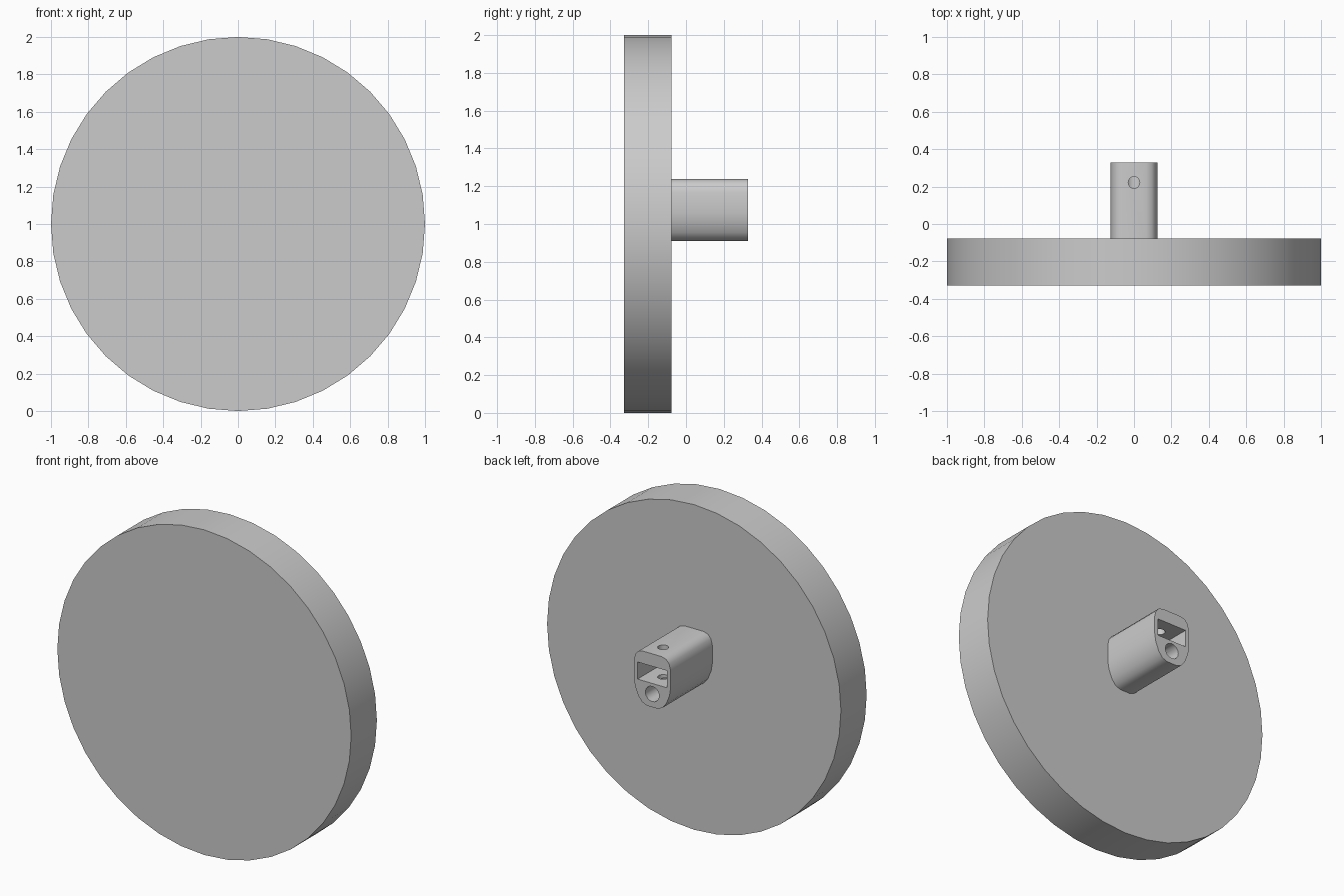
import bpy, math

if "Cube" in bpy.data.objects:
    bpy.data.objects.remove(bpy.data.objects["Cube"])

BACK, JOINT, FRONT = 0.328, -0.078, -0.328


def prism(name, outline, y0, y1):
    """Extrude an (x, z) outline along y."""
    n = len(outline)
    verts = [(x, y, z) for y in (y0, y1) for x, z in outline]
    faces = [list(range(n)), list(range(2 * n - 1, n - 1, -1))]
    faces += [(i, i + n, (i + 1) % n + n, (i + 1) % n) for i in range(n)]
    mesh = bpy.data.meshes.new(name)
    mesh.from_pydata(verts, [], faces)
    ob = bpy.data.objects.new(name, mesh)
    bpy.context.collection.objects.link(ob)
    bpy.context.view_layer.objects.active = ob
    bpy.ops.object.select_all(action='DESELECT')
    ob.select_set(True)
    bpy.ops.object.mode_set(mode='EDIT')
    bpy.ops.mesh.select_all(action='SELECT')
    bpy.ops.mesh.normals_make_consistent(inside=False)
    bpy.ops.object.mode_set(mode='OBJECT')
    return ob


def circle(r, z, n):
    return [(r * math.sin(math.tau * i / n), z + r * math.cos(math.tau * i / n))
            for i in range(n)]


def cut(target, cutter):
    bpy.ops.object.select_all(action='DESELECT')
    target.select_set(True)
    bpy.context.view_layer.objects.active = target
    mod = target.modifiers.new("cut", 'BOOLEAN')
    mod.operation, mod.solver, mod.object = 'DIFFERENCE', 'EXACT', cutter
    bpy.ops.object.modifier_apply(modifier=mod.name)
    bpy.data.objects.remove(cutter)


def smooth(ob):
    bpy.ops.object.select_all(action='DESELECT')
    ob.select_set(True)
    bpy.context.view_layer.objects.active = ob
    bpy.ops.object.shade_smooth_by_angle(angle=math.radians(35))


# Large round plate
plate = prism("round_plate", circle(1.0, 1.0, 40), FRONT, JOINT)

# Stem: rounded top, tapering to a round underside
half = [(0.065, 1.237), (0.095, 1.228), (0.115, 1.205), (0.125, 1.165),
        (0.125, 1.06), (0.117, 1.01), (0.095, 0.955), (0.068, 0.922), (0.035, 0.909)]
stem = prism("stem", half + [(-x, z) for x, z in reversed(half)], JOINT, BACK)

# Rectangular socket and round bore opening at the back end
socket = [(-0.1, 1.055), (0.1, 1.055), (0.1, 1.16), (-0.1, 1.16)]
cut(stem, prism("socket_cutter", socket, -0.05, BACK + 0.1))
cut(stem, prism("bore_cutter", circle(0.047, 0.99, 16), -0.05, BACK + 0.1))

# Vertical pin hole from the top, through the socket, into the bore
bpy.ops.mesh.primitive_cylinder_add(vertices=16, radius=0.031, depth=0.31,
                                    location=(0, 0.222, 1.145))
cut(stem, bpy.context.object)

smooth(plate)
smooth(stem)
